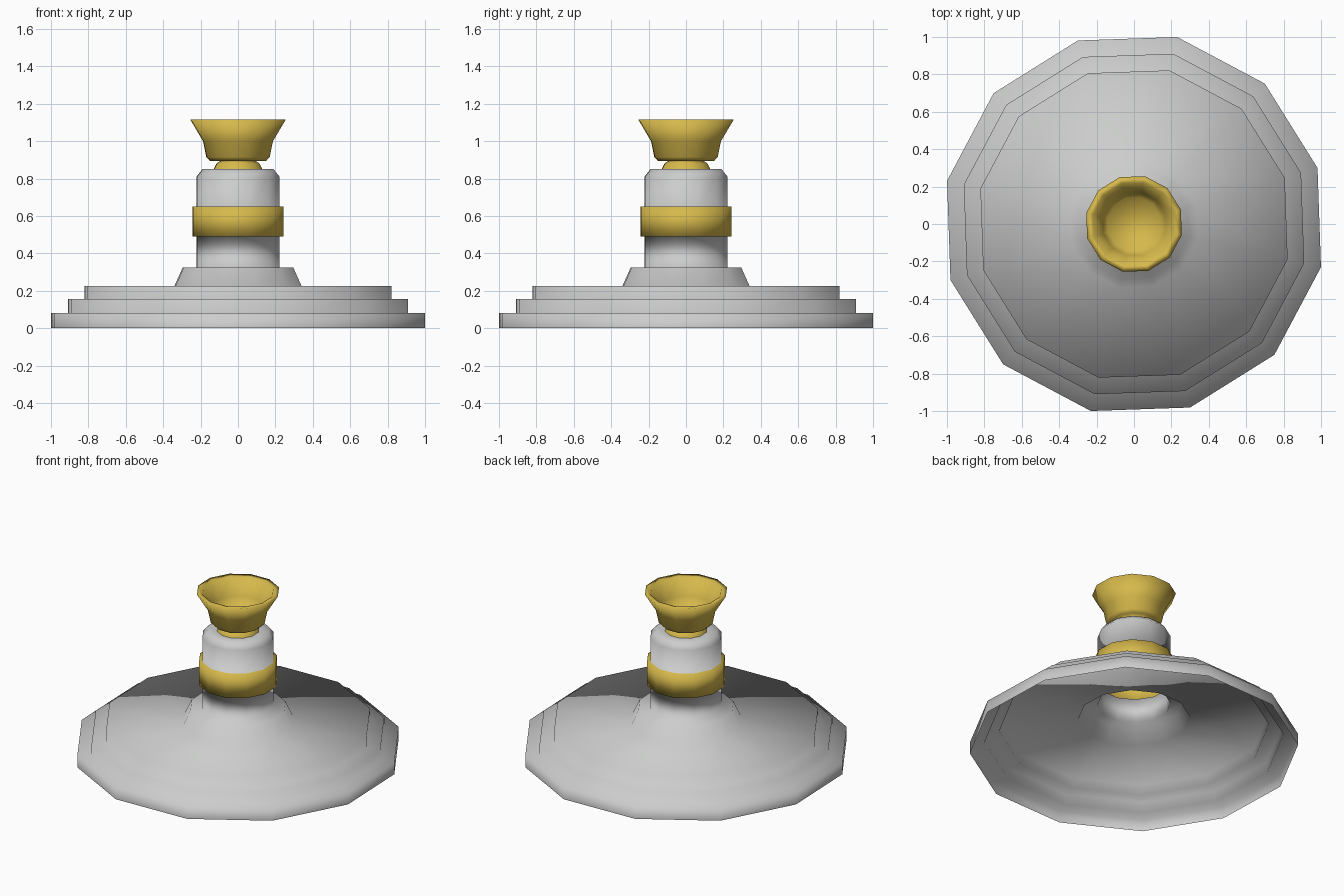
import bpy
import bmesh
from math import cos, sin, radians, tau

SIDES = 12
TURN = radians(17)

cube = bpy.data.objects.get("Cube")
if cube:
    bpy.data.objects.remove(cube, do_unlink=True)


def make_material(name, rgb):
    mat = bpy.data.materials.new(name)
    mat.use_nodes = True
    color = (*rgb, 1.0)
    mat.diffuse_color = color
    mat.node_tree.nodes["Principled BSDF"].inputs["Base Color"].default_value = color
    return mat


SILVER = make_material("pale silver", (0.60, 0.61, 0.60))
GOLD = make_material("gold", (0.67, 0.48, 0.07))


def lathe(name, profile, materials, pick=lambda center: 0, cap=False):
    """Spin a (radius, height) profile into an open, smooth twelve-sided shell."""
    bm = bmesh.new()
    angles = [TURN + tau * i / SIDES for i in range(SIDES)]
    rings = [[bm.verts.new((r * cos(a), r * sin(a), z)) for a in angles]
             for r, z in profile]
    for low, high in zip(rings, rings[1:]):
        for i in range(SIDES):
            j = (i + 1) % SIDES
            bm.faces.new((low[i], low[j], high[j], high[i]))
    if cap:
        bm.faces.new(rings[-1])
    for face in bm.faces:
        face.smooth = True
        face.material_index = pick(face.calc_center_median())
    mesh = bpy.data.meshes.new(name)
    bm.to_mesh(mesh)
    bm.free()
    for mat in materials:
        mesh.materials.append(mat)
    obj = bpy.data.objects.new(name, mesh)
    bpy.context.collection.objects.link(obj)
    return obj


# Hollow stepped foot, flared collar and column with a raised gold band
BAND_LOW, BAND_HIGH = 0.49, 0.65
stand_profile = [
    (1.026, 0.0), (1.026, 0.08),
    (0.934, 0.08), (0.934, 0.155),
    (0.843, 0.155), (0.843, 0.225),
    (0.349, 0.225), (0.303, 0.325),
    (0.228, 0.325), (0.228, BAND_LOW),
    (0.249, BAND_LOW), (0.249, BAND_HIGH),
    (0.228, BAND_HIGH), (0.228, 0.81),
    (0.195, 0.85), (0.133, 0.85),
]
lathe("stepped_stand", stand_profile, [SILVER, GOLD],
      pick=lambda c: int(BAND_LOW - 0.001 < c.z < BAND_HIGH + 0.001))

# Gold neck and flared cup with a flat lip and a hollow bowl
cup_profile = [
    (0.133, 0.85), (0.118, 0.88), (0.095, 0.895),
    (0.155, 0.895), (0.174, 0.915), (0.192, 1.0),
    (0.262, 1.115), (0.225, 1.11),
    (0.172, 1.0), (0.145, 0.94),
]
lathe("flared_cup", cup_profile, [GOLD], cap=True)
